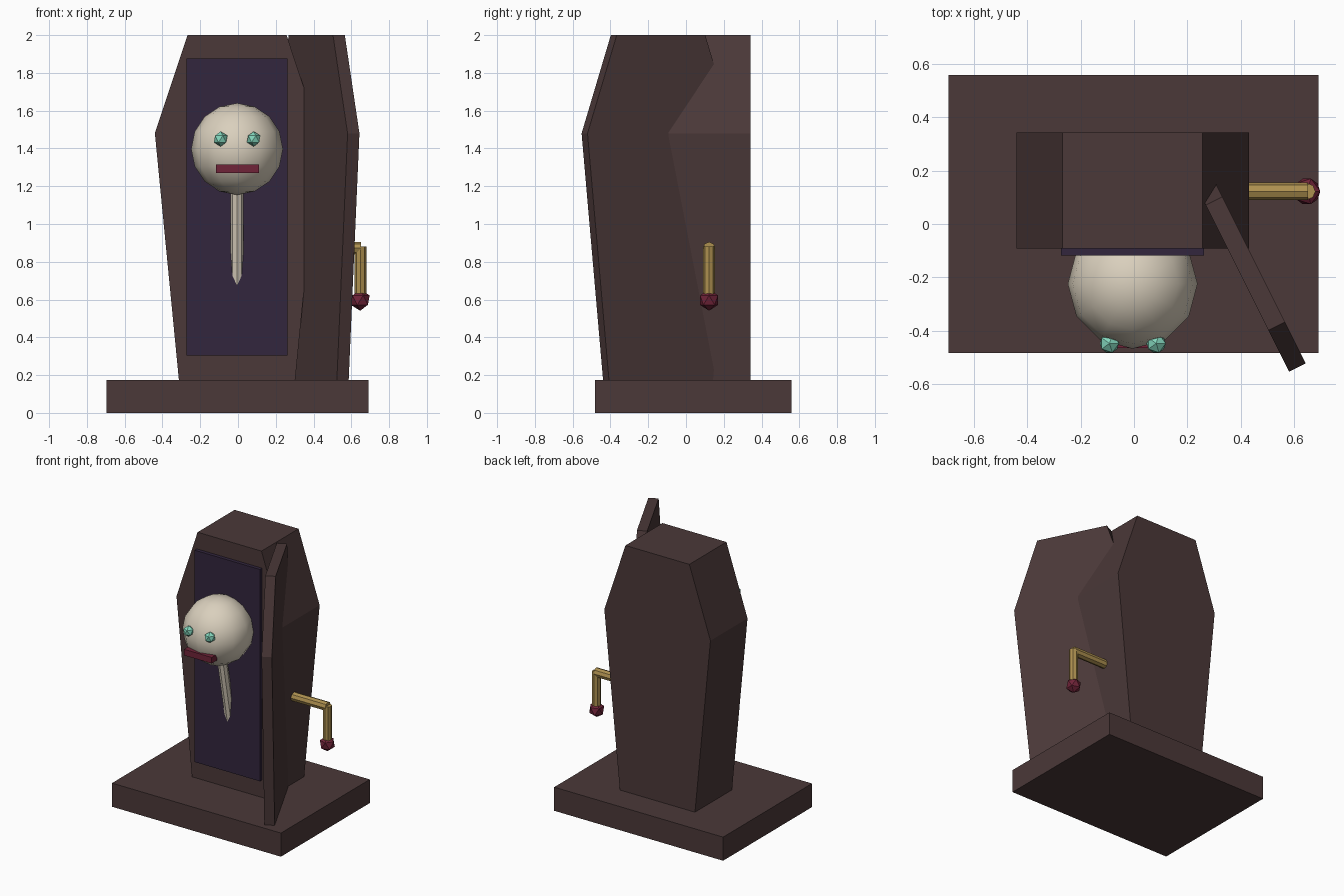
import bpy, bmesh, math
from mathutils import Vector, Matrix

cube = bpy.data.objects.get("Cube")
if cube:
    bpy.data.objects.remove(cube)


def material(name, rgb):
    m = bpy.data.materials.new(name)
    m.use_nodes = True
    color = (*rgb, 1)
    m.diffuse_color = color
    m.node_tree.nodes["Principled BSDF"].inputs["Base Color"].default_value = color
    return m


WOOD = material("dark wood", (0.07, 0.04, 0.04))
VELVET = material("purple velvet", (0.032, 0.019, 0.047))
BONE = material("bone", (0.70, 0.63, 0.51))
TEAL = material("teal", (0.23, 0.68, 0.51))
RED = material("crimson", (0.16, 0.017, 0.04))
BRASS = material("brass", (0.42, 0.28, 0.08))


def finish(name, bm, mat):
    bmesh.ops.recalc_face_normals(bm, faces=bm.faces)
    mesh = bpy.data.meshes.new(name)
    bm.to_mesh(mesh)
    bm.free()
    mesh.materials.append(mat)
    obj = bpy.data.objects.new(name, mesh)
    bpy.context.collection.objects.link(obj)
    return obj


def box(name, low, high, mat):
    low, high = Vector(low), Vector(high)
    bm = bmesh.new()
    bmesh.ops.create_cube(bm, size=1, matrix=Matrix.Translation((low + high) / 2)
                          @ Matrix.Diagonal((*(high - low), 1)))
    return finish(name, bm, mat)


def rod(name, start, end, radius, mat, sides=8):
    start, end = Vector(start), Vector(end)
    axis = end - start
    place = Matrix.Translation((start + end) / 2) @ axis.to_track_quat('Z', 'Y').to_matrix().to_4x4()
    bm = bmesh.new()
    bmesh.ops.create_cone(bm, cap_ends=True, segments=sides, radius1=radius,
                          radius2=radius, depth=axis.length, matrix=place)
    return finish(name, bm, mat)


def gem(name, center, radius, mat):
    bm = bmesh.new()
    bmesh.ops.create_icosphere(bm, subdivisions=1, radius=radius,
                               matrix=Matrix.Translation(center))
    return finish(name, bm, mat)


def coffin_slab(name, depth, mat):
    # Six-sided outline extruded along y, centred on its own axis
    right = [(0.308, 0.175), (0.435, 1.48), (0.262, 2.0)]
    outline = right + [(-x, z) for x, z in reversed(right)]
    bm = bmesh.new()
    face = bm.faces.new([bm.verts.new((x, -depth / 2, z)) for x, z in outline])
    grown = bmesh.ops.extrude_face_region(bm, geom=[face])
    bmesh.ops.translate(bm, vec=(0, depth, 0),
                        verts=[v for v in grown["geom"] if isinstance(v, bmesh.types.BMVert)])
    return finish(name, bm, mat)


# Plinth, coffin body and lid swung open
box("base", (-0.695, -0.483, 0), (0.69, 0.558, 0.175), WOOD)
body = coffin_slab("coffin_body", 0.434, WOOD)
body.location = (-0.005, 0.125, 0)
lid = coffin_slab("open_lid", 0.07, WOOD)
lid.location = (0.417, -0.148, 0)
lid.rotation_euler.z = -math.atan2(2, 1)

# Velvet lining
box("lining", (-0.273, -0.118, 0.305), (0.262, -0.08, 1.875), VELVET)

# Head on a tilted neck
bm = bmesh.new()
bmesh.ops.create_uvsphere(bm, u_segments=12, v_segments=8, radius=0.243,
                          matrix=Matrix.Translation((-0.005, -0.224, 1.397)))
head = finish("head", bm, BONE)
for p in head.data.polygons:
    p.use_smooth = True
rod("neck", (-0.005, -0.21, 1.32), (-0.005, -0.065, 0.58), 0.034, BONE)

# Face
for side, x in (("right", -0.092), ("left", 0.083)):
    gem(side + "_eye", (x, -0.447, 1.45), 0.04, TEAL)
box("mouth", (-0.116, -0.465, 1.27), (0.11, -0.405, 1.315), RED)

# Crank handle
rod("crank_shaft", (0.3, 0.122, 0.872), (0.652, 0.122, 0.872), 0.033, BRASS)
rod("crank_arm", (0.648, 0.122, 0.88), (0.648, 0.122, 0.61), 0.031, BRASS)
gem("crank_knob", (0.647, 0.122, 0.597), 0.056, RED)
